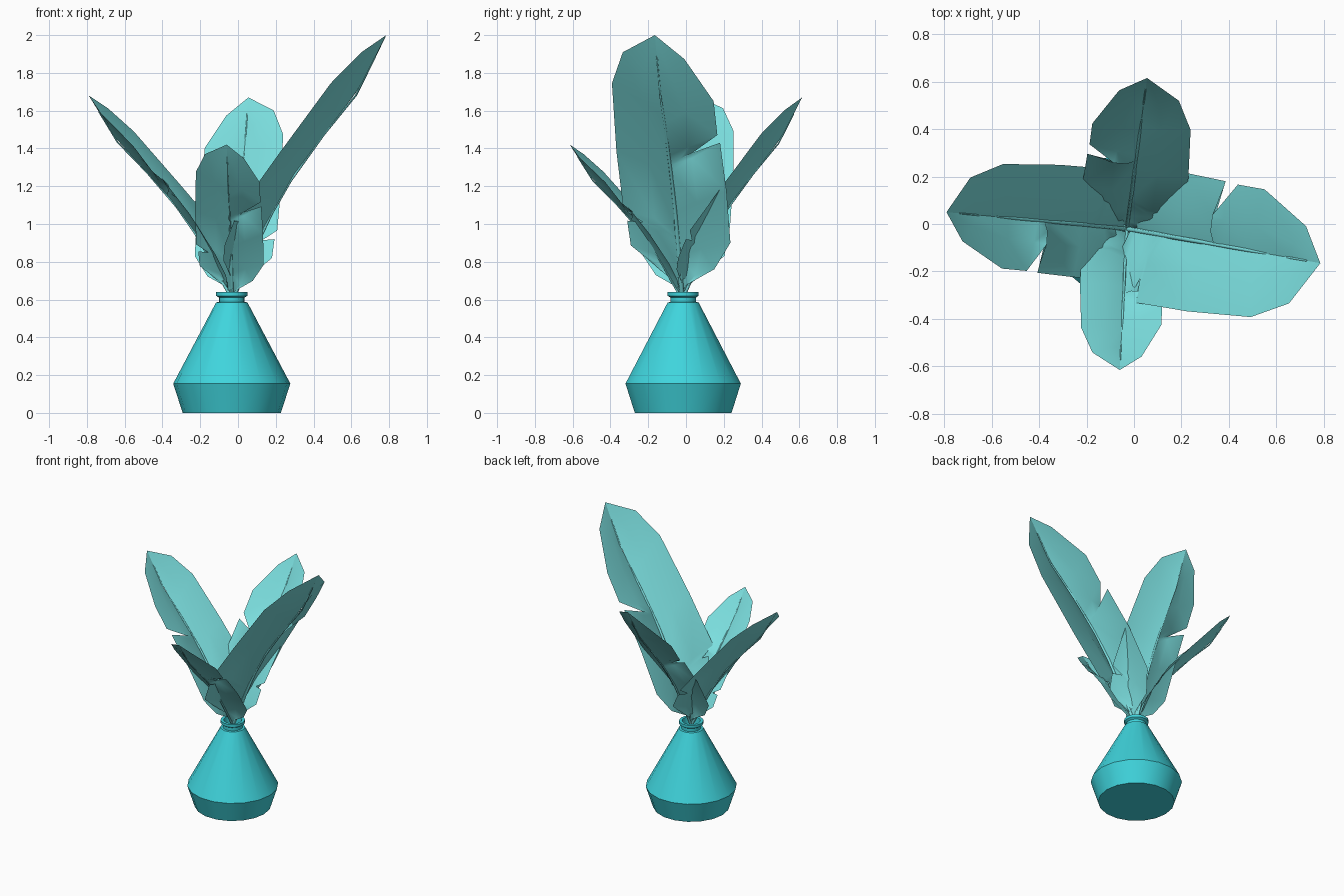
import bpy, bmesh, math
from mathutils import Vector, Matrix

if "Cube" in bpy.data.objects:
    bpy.data.objects.remove(bpy.data.objects["Cube"])


def material(name, color):
    m = bpy.data.materials.new(name)
    m.diffuse_color = (*color, 1)
    m.use_nodes = True
    m.node_tree.nodes["Principled BSDF"].inputs["Base Color"].default_value = m.diffuse_color
    return m


VASE_MAT = material("vase_teal", (0.05, 0.66, 0.72))
LEAF_MAT = material("leaf_teal", (0.20, 0.74, 0.74))


def add_object(name, bm, mat, angle):
    me = bpy.data.meshes.new(name)
    bm.to_mesh(me)
    bm.free()
    ob = bpy.data.objects.new(name, me)
    bpy.context.collection.objects.link(ob)
    me.materials.append(mat)
    bpy.ops.object.select_all(action='DESELECT')
    ob.select_set(True)
    bpy.context.view_layer.objects.active = ob
    bpy.ops.object.shade_smooth_by_angle(angle=math.radians(angle))
    return ob


# Vase: lathed profile (radius, height), open at the mouth
PROFILE = [(0, 0), (0.26, 0), (0.31, 0.155), (0.083, 0.585), (0.068, 0.587),
           (0.068, 0.61), (0.083, 0.62), (0.083, 0.64), (0.062, 0.64), (0.056, 0.58)]
bm = bmesh.new()
verts = [bm.verts.new((r, 0, z)) for r, z in PROFILE]
edges = [bm.edges.new(p) for p in zip(verts, verts[1:])]
bmesh.ops.spin(bm, geom=verts + edges, cent=(0, 0, 0), axis=(0, 0, 1),
               angle=math.tau, steps=18, use_merge=True)
bmesh.ops.remove_doubles(bm, verts=bm.verts, dist=0.0005)
bmesh.ops.recalc_face_normals(bm, faces=bm.faces)
bmesh.ops.translate(bm, verts=bm.verts, vec=(-0.033, -0.015, 0))
add_object("vase", bm, VASE_MAT, 35)

# Leaf design in local space: along the rib, sideways, up
LENGTH = 1.626
RIB = [(-0.1, 0), (0, 0), (0.3, 0.035), (0.5, 0.052), (0.7, 0.052), (1.0, 0.022),
       (1.27, -0.022), (LENGTH, 0)]
# Outline points with torn notches: along, sideways, up, matching place on the rib
LEFT = [(0.08, 0.03, 0.02, 0.05), (0.145, 0.175, 0.07, 0.1), (0.29, 0.27, 0.1, 0.25),
        (0.6, 0.275, 0.115, 0.5), (0.905, 0.27, 0.1, 0.76), (0.845, 0.119, 0.1, 0.8),
        (0.967, 0.265, 0.075, 0.86), (1.18, 0.265, 0.068, 1.08), (1.473, 0.143, 0.01, 1.32)]
RIGHT = [(0.08, -0.03, 0.03, 0.05), (0.17, -0.18, 0.12, 0.1), (0.25, -0.275, 0.14, 0.18),
         (0.39, -0.285, 0.16, 0.32), (0.4, -0.196, 0.13, 0.35), (0.457, -0.3, 0.165, 0.4),
         (0.834, -0.298, 0.13, 0.74), (1.28, -0.275, 0.085, 1.12), (1.497, -0.19, 0.04, 1.34)]


def rib_point(u):
    for (u0, w0), (u1, w1) in zip(RIB, RIB[1:]):
        if u <= u1:
            return Vector((u, 0, w0 + (w1 - w0) * (u - u0) / (u1 - u0)))
    return Vector((LENGTH, 0, 0))


def leaf_blade():
    bm = bmesh.new()
    tip = bm.verts.new((LENGTH, 0, 0))
    for side in (LEFT, RIGHT):
        rows = []
        for u, v, w, ru in side:
            rib, edge = rib_point(ru), Vector((u, v, w))
            mid = rib.lerp(edge, 0.42)
            mid.z = rib.z + 0.65 * (edge.z - rib.z)
            rows.append([bm.verts.new(p) for p in (rib, mid, edge)])
        for a, b in zip(rows, rows[1:]):
            for i in (0, 1):
                f = [a[i], b[i], b[i + 1], a[i + 1]]
                bm.faces.new(f if side is RIGHT else f[::-1])
        for i in (0, 1):
            f = [rows[-1][i], tip, rows[-1][i + 1]]
            bm.faces.new(f if side is RIGHT else f[::-1])
    # Keep both halves facing up
    bm.normal_update()
    bmesh.ops.reverse_faces(bm, faces=[f for f in bm.faces if f.normal.z < 0])
    return bm


def leaf_stem():
    # Tapered six-sided tube following the rib
    bm = bmesh.new()
    rings = []
    for u in (-0.1, 0, 0.3, 0.5, 0.7, 1.0, 1.27, 1.5):
        r = 0.013 - 0.006 * u
        c = rib_point(u)
        rings.append([bm.verts.new(c + Vector((0, r * math.cos(k * math.tau / 6),
                                               r * math.sin(k * math.tau / 6))))
                      for k in range(6)])
    for a, b in zip(rings, rings[1:]):
        for k in range(6):
            bm.faces.new((a[k], a[k - 1], b[k - 1], b[k]))
    bm.faces.new(rings[0])
    bm.faces.new(rings[-1])
    bmesh.ops.recalc_face_normals(bm, faces=bm.faces)
    return bm


# Four leaves: the same design scaled and aimed from the mouth to each tip
BASE = Vector((-0.03, -0.02, 0.6))
TIPS = {"right": (0.785, -0.165, 2.0), "back": (0.055, 0.615, 1.67),
        "left": (-0.79, 0.05, 1.68), "front": (-0.06, -0.615, 1.42)}
for name, tip in TIPS.items():
    reach = Vector(tip) - BASE
    along = reach.normalized()
    side = Vector((0, 0, 1)).cross(along).normalized()
    up = along.cross(side)
    aim = Matrix((along, side, up)).transposed().to_4x4()
    place = Matrix.Translation(BASE) @ aim @ Matrix.Scale(reach.length / LENGTH, 4)
    for part, make in (("leaf", leaf_blade), ("stem", leaf_stem)):
        bm = make()
        bm.transform(place)
        add_object(f"{name}_{part}", bm, LEAF_MAT, 60)
